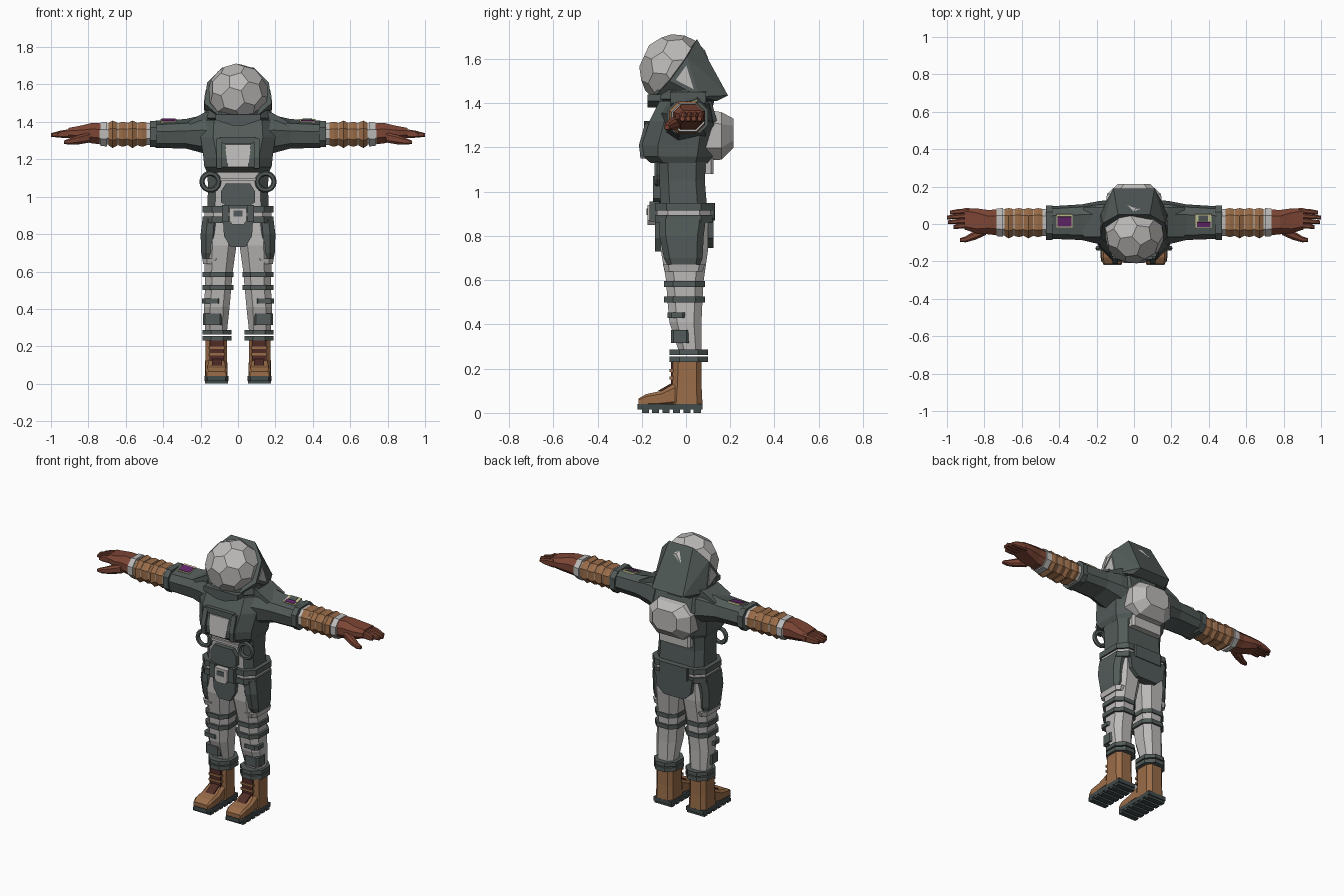
import bpy, bmesh, math
from mathutils import Vector, Matrix

if "Cube" in bpy.data.objects:
    bpy.data.objects.remove(bpy.data.objects["Cube"], do_unlink=True)


def material(name, r, g, b):
    mat = bpy.data.materials.new(name)
    mat.use_nodes = True
    mat.diffuse_color = (r, g, b, 1)
    shader = mat.node_tree.nodes["Principled BSDF"]
    shader.inputs["Base Color"].default_value = (r, g, b, 1)
    shader.inputs["Roughness"].default_value = 0.8
    return mat


dark = material("dark_slate", .085, .105, .1)
light = material("light_grey", .5, .49, .48)
tan = material("tan_leather", .32, .15, .065)
rust = material("rust_leather", .2, .06, .035)
maroon = material("dark_maroon", .08, .025, .02)
purple = material("purple", .13, .02, .15)
cream = material("cream", .6, .6, .32)
sole_grey = material("sole_grey", .055, .07, .07)


def finish(name, bm, mats, mirror=False, tilt=0, rule=None):
    """Turn a bmesh into an object, optionally mirrored across x."""
    if tilt:
        bmesh.ops.rotate(bm, verts=bm.verts, cent=(0, .01, 1.335),
                         matrix=Matrix.Rotation(tilt, 3, 'X'))
    bmesh.ops.recalc_face_normals(bm, faces=bm.faces)
    bm.normal_update()
    if rule:
        for face in bm.faces:
            face.material_index = rule(face)
    mesh = bpy.data.meshes.new(name)
    bm.to_mesh(mesh)
    bm.free()
    for mat in mats if isinstance(mats, list) else [mats]:
        mesh.materials.append(mat)
    obj = bpy.data.objects.new(name, mesh)
    bpy.context.collection.objects.link(obj)
    if mirror:
        obj.modifiers.new("mirror", 'MIRROR').use_mirror_merge = False
    return obj


def loft(name, mats, axis, sections, chamfer=.25, **options):
    """Skin chamfered rectangles (position, a0, a1, b0, b1) along an axis."""
    bm = bmesh.new()
    place = {'x': lambda t, a, b: (t, a, b), 'y': lambda t, a, b: (a, t, b),
             'z': lambda t, a, b: (a, b, t)}[axis]
    rings = []
    for t, a0, a1, b0, b1 in sections:
        c = chamfer * min(a1 - a0, b1 - b0)
        corners = [(a0 + c, b0), (a1 - c, b0), (a1, b0 + c), (a1, b1 - c),
                   (a1 - c, b1), (a0 + c, b1), (a0, b1 - c), (a0, b0 + c)]
        if not chamfer:
            corners = corners[::2]
            corners = [(a0, b0), (a1, b0), (a1, b1), (a0, b1)]
        rings.append([bm.verts.new(place(t, a, b)) for a, b in corners])
    for low, high in zip(rings, rings[1:]):
        for i in range(len(low)):
            j = (i + 1) % len(low)
            bm.faces.new((low[i], low[j], high[j], high[i]))
    bm.faces.new(rings[0])
    bm.faces.new(rings[-1])
    return finish(name, bm, mats, **options)


def box(name, mats, x0, x1, y0, y1, z0, z1, chamfer=0, **options):
    return loft(name, mats, 'z', [(z0, x0, x1, y0, y1), (z1, x0, x1, y0, y1)], chamfer, **options)


def hull(name, mats, points, symmetric=True, **options):
    """Convex solid around points, which are mirrored in x when symmetric."""
    bm = bmesh.new()
    for p in points:
        for side in ((1, -1) if symmetric else (1,)):
            bm.verts.new((p[0] * side, p[1], p[2]))
    bmesh.ops.convex_hull(bm, input=bm.verts)
    bmesh.ops.dissolve_limit(bm, angle_limit=.03, verts=bm.verts, edges=bm.edges)
    return finish(name, bm, mats, **options)


def panel(name, mats, outline, front, back, **options):
    """Symmetric plate from half-outline points (x, z) between two depths."""
    return hull(name, mats, [(x, y, z) for x, z in outline for y in (front, back)], **options)


# Faceted helmet ball: an icosahedron with its corners cut off
ico = bmesh.new()
bmesh.ops.create_icosphere(ico, subdivisions=1, radius=1)
turn = Matrix.Rotation(math.radians(65), 3, 'X')
cuts = [turn @ a.co.lerp(b.co, 1 / 3) for e in ico.edges for a, b in (e.verts, reversed(e.verts))]
ico.free()
hull("helmet_ball", light, [Vector((0, -.05, 1.55)) + p.normalized() * .163 for p in cuts], symmetric=False)

# Hood with side windows, and collar
upper, lower, rear = Vector((.165, .005, 1.61)), Vector((.18, -.075, 1.5)), Vector((.18, .06, 1.43))
hull("hood", dark, [(.085, .05, 1.69), upper, lower, rear, (.1, -.14, 1.43), (.11, .19, 1.435), (.12, .14, 1.41)])
middle = (upper + lower + rear) / 3
window = [middle.lerp(p, .6) for p in (upper, lower, rear)]
hull("hood_window", light, [p + Vector((x, 0, 0)) for p in window for x in (-.004, .005)],
     symmetric=False, mirror=True)
loft("collar", dark, 'z', [(1.38, -.12, .12, -.13, .12), (1.42, -.175, .175, -.165, .13),
                           (1.46, -.18, .18, -.13, .11)], .35)
panel("collar_point", dark, [(.12, 1.44), (.12, 1.41), (.03, 1.38)], -.175, -.1)

# Jacket
loft("jacket", dark, 'z', [(1.13, -.165, .165, -.16, .1), (1.16, -.18, .18, -.195, .12), (1.21, -.185, .185, -.2, .13),
                           (1.32, -.2, .2, -.165, .14), (1.41, -.18, .18, -.12, .115)], .22)
hull("chest_plate", light, [(.07, -.19, 1.28), (.055, -.208, 1.16), (.07, -.14, 1.28), (.055, -.14, 1.16)])
hull("chest_strap", dark, [(x, y, z) for x in (.085, .115)
                           for y, z in ((-.205, 1.15), (-.213, 1.21), (-.185, 1.31), (-.14, 1.15), (-.1, 1.31))],
     symmetric=False, mirror=True)
panel("chest_bar", dark, [(.1, 1.32), (.08, 1.285)], -.19, -.12)
hull("shoulder_yoke", dark, [(x, y, z) for y in (-.07, .09) for x, z in ((.12, 1.46), (.18, 1.45), (.27, 1.4), (.15, 1.3))],
     symmetric=False, mirror=True)

# Backpack
loft("backpack", light, 'y', [(.09, -.15, .15, 1.14, 1.37), (.16, -.145, .145, 1.145, 1.36),
                              (.215, -.085, .085, 1.2, 1.33)], .25)
box("backpack_base", light, -.11, .11, .07, .125, 1.08, 1.15, .2)

# Waist, front pouch and hoses
loft("waist", [dark, light], 'z', [(.93, -.165, .165, -.115, .095), (1.05, -.16, .16, -.12, .085),
                                   (1.14, -.165, .165, -.125, .09)], .2, rule=lambda f: f.normal.y < -.9)
panel("waist_pouch", dark, [(.065, 1.07), (.09, 1.03), (.09, .97), (.06, .95)], -.15, -.1)
panel("pouch_flap", light, [(.1, 1.1), (.1, 1.085)], -.135, -.1)
bpy.ops.mesh.primitive_torus_add(major_segments=14, minor_segments=6, major_radius=.045, minor_radius=.014,
                                 location=(0, 0, 0))
hose = bpy.context.object
hose.name = "side_hose"
hose.data.transform(Matrix.Translation((.148, -.13, 1.08)) @ Matrix.Rotation(math.pi / 2, 4, 'X'))
hose.data.materials.append(dark)
hose.modifiers.new("mirror", 'MIRROR')

# Belt
box("belt_core", light, -.18, .18, -.13, .11, .87, .94, .2)
for z in (.86, .915):
    box("belt_band", dark, -.19, .19, -.14, .12, z, z + .035, .2)
panel("belt_buckle", light, [(.045, .94), (.045, .87), (.03, .85)], -.175, -.12)
panel("buckle_inset", dark, [(.025, .925), (.025, .895)], -.179, -.17)
box("belt_pouch", dark, .05, .085, -.165, -.12, .865, .955, mirror=True)
box("belt_back_pack", dark, -.1, .1, .1, .13, .87, .95, .15)
panel("front_flap", dark, [(.08, .87), (.075, .79), (.04, .73)], -.14, -.08)
panel("back_flap", dark, [(.13, .88), (.12, .79), (.07, .745)], .125, .07)

# Trouser legs
loft("leg", light, 'z', [(.88, 0, .175, -.11, .1), (.74, .008, .18, -.115, .1), (.6, .028, .178, -.09, .08),
                         (.52, .035, .175, -.085, .075), (.41, .045, .183, -.075, .07),
                         (.27, .06, .175, -.03, .07)], .25, mirror=True)
loft("thigh_pad", dark, 'z', [(.66, .13, .188, -.08, .06), (.7, .11, .197, -.1, .075), (.8, .105, .2, -.12, .08),
                              (.88, .1, .19, -.12, .09)], .3, mirror=True)
loft("thigh_trim", light, 'z', [(.64, .11, .186, -.095, .075), (.67, .09, .192, -.105, .085)], .25, mirror=True)
for z in (.57, .5):
    box("knee_band", dark, .025, .19, -.1, .085, z, z + .027, .25, mirror=True)
box("shin_strap", dark, .09, .192, -.083, 0, .43, .455, .2, mirror=True)
box("shin_patch", dark, .085, .188, -.068, .015, .315, .375, .15, mirror=True)
for z in (.23, .262):
    box("ankle_cuff", dark, .035, .19, -.075, .1, z, z + .025, .3, mirror=True)

# Boots
loft("boot_shaft", tan, 'z', [(.03, .055, .178, -.07, .075), (.13, .058, .175, -.062, .07),
                              (.24, .058, .175, -.058, .07)], .2, mirror=True)
loft("boot_foot", tan, 'y', [(-.215, .065, .165, .03, .065), (-.18, .055, .175, .03, .085),
                             (-.11, .055, .175, .03, .1), (-.05, .06, .172, .03, .135)], .2, mirror=True)
box("boot_tongue", maroon, .075, .15, -.068, -.04, .12, .24, mirror=True)
hull("boot_laces", maroon, [(x, y, z) for x in (.085, .14)
                            for y, z in ((-.13, .098), (-.06, .138), (-.06, .1))], symmetric=False, mirror=True)
for z in (.15, .185):
    box("boot_strap", tan, .07, .155, -.075, -.05, z, z + .014, mirror=True)
loft("boot_sole", sole_grey, 'y', [(-.22, .068, .162, .015, .04), (-.18, .052, .178, .015, .04),
                                   (.075, .052, .178, .015, .04)], 0, mirror=True)
for i in range(6):
    y = -.2 + i * .047
    box("sole_lug", sole_grey, .053, .177, y, y + .032, 0, .02, mirror=True)

# Sleeves, tilted slightly forward
lean = math.radians(12)
loft("sleeve", dark, 'x', [(.1, -.12, .12, 1.21, 1.43), (.19, -.1, .115, 1.245, 1.425), (.28, -.08, .1, 1.268, 1.405),
                           (.44, -.075, .09, 1.27, 1.398)], .25, mirror=True, tilt=lean)
loft("sleeve_cuff", dark, 'x', [(.435, -.085, .1, 1.265, 1.405), (.47, -.085, .1, 1.265, 1.405)], .25, mirror=True)

# Arm patches, a different emblem colour layout on each side
box("patch_border", cream, .33, .415, -.005, .068, 1.397, 1.406, mirror=True, tilt=lean)
box("right_patch_field", purple, -.41, -.335, .002, .055, 1.4, 1.409, tilt=lean)
box("left_patch_front", purple, .338, .408, 0, .025, 1.4, 1.409, tilt=lean)
box("left_patch_back", dark, .345, .395, .028, .062, 1.4, 1.409, tilt=lean)

# Forearm wraps and rings
loft("forearm", light, 'x', [(.46, -.065, .08, 1.275, 1.395), (.74, -.06, .078, 1.28, 1.39)], .3, mirror=True)
for i, x in enumerate((.488, .54, .592, .645)):
    grow = .007 if i % 2 else 0
    loft("forearm_wrap", tan, 'x', [(x, -.064, .08, 1.274, 1.396), (x + .025, -.07 - grow, .085, 1.267 - grow, 1.4 + grow),
                                    (x + .048, -.064, .08, 1.275, 1.394)], .28, mirror=True)
loft("wrist_ring", light, 'x', [(.7, -.068, .085, 1.268, 1.4), (.735, -.065, .083, 1.272, 1.397)], .3, mirror=True)

# Gloves
loft("glove_palm", rust, 'x', [(.73, -.06, .078, 1.28, 1.392), (.78, -.055, .075, 1.285, 1.395),
                               (.84, -.05, .083, 1.3, 1.38), (.905, -.03, .085, 1.315, 1.368)], .3, mirror=True)
for i, tip in enumerate((.985, 1, .995, .965)):
    y = .057 - i * .026
    loft("finger", rust, 'x', [(.88, y, y + .028, 1.315, 1.364), (.945, y - .005, y + .022, 1.315, 1.354),
                               (tip, y - .006, y + .014, 1.32, 1.34)], .25, mirror=True)
loft("thumb", rust, 'x', [(.79, -.058, -.01, 1.29, 1.345), (.85, -.085, -.035, 1.28, 1.33),
                          (.9, -.098, -.066, 1.278, 1.312), (.93, -.096, -.076, 1.282, 1.3)], .25, mirror=True)
